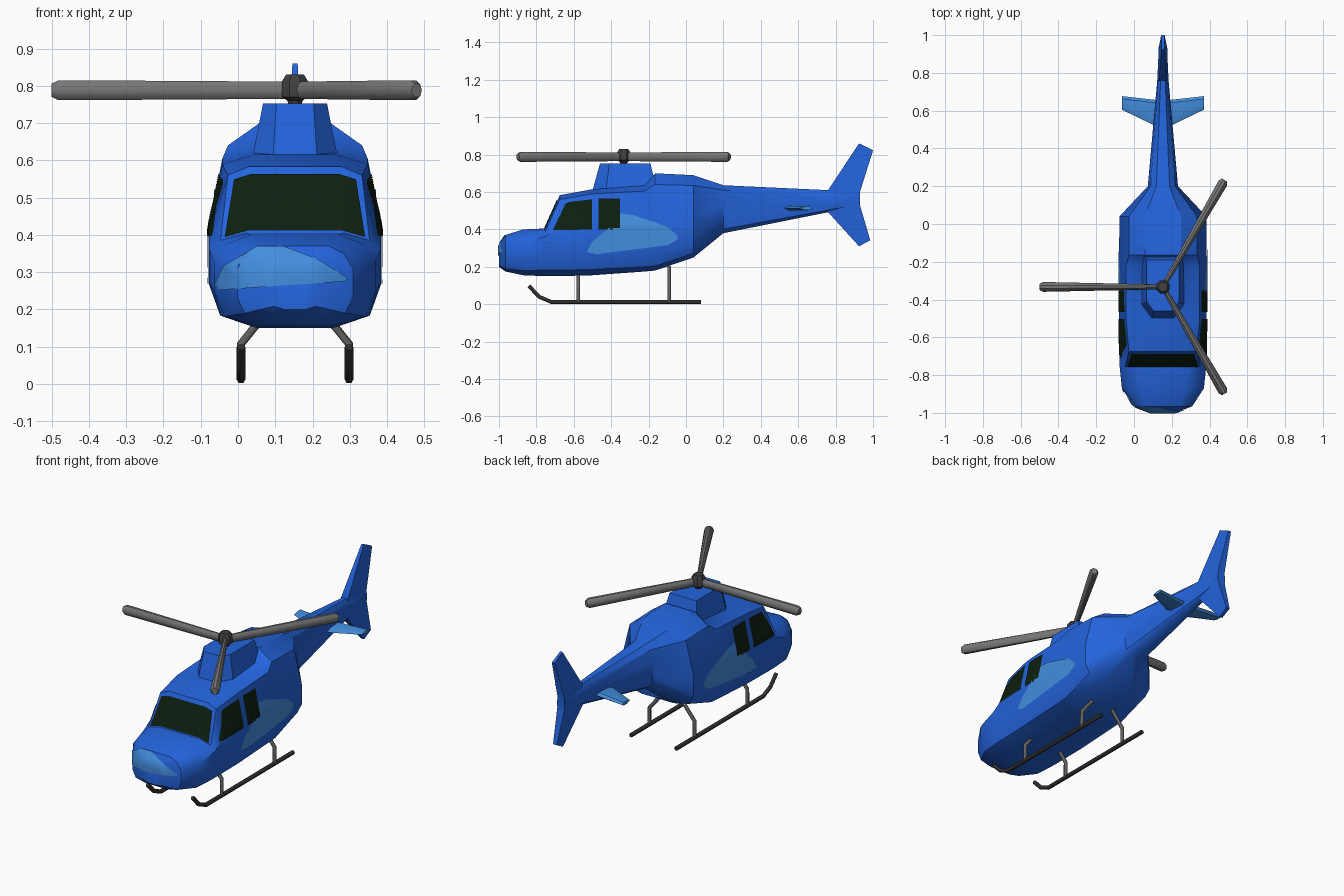
import bpy, bmesh, math
from mathutils import Vector
from mathutils.bvhtree import BVHTree

if "Cube" in bpy.data.objects:
    bpy.data.objects.remove(bpy.data.objects["Cube"])

CX = 0.153          # body centre line (rotor blade pushes the bounds to the left)


def mat(name, r, g, b):
    m = bpy.data.materials.new(name)
    m.diffuse_color = (r, g, b, 1)
    m.use_nodes = True
    m.node_tree.nodes["Principled BSDF"].inputs["Base Color"].default_value = m.diffuse_color
    return m


BLUE = mat("body blue", 0.017, 0.127, 0.716)
LIGHT = mat("light blue", 0.055, 0.27, 0.73)
GLASS = mat("dark glass", 0.004, 0.014, 0.005)
GREY = mat("blade grey", 0.18, 0.18, 0.18)
STRUT = mat("strut grey", 0.12, 0.12, 0.12)
HUB = mat("hub grey", 0.05, 0.05, 0.05)
SKID = mat("skid dark", 0.03, 0.03, 0.03)


def finish(name, bm, material, angle=35):
    me = bpy.data.meshes.new(name)
    bm.to_mesh(me)
    bm.free()
    me.materials.append(material)
    ob = bpy.data.objects.new(name, me)
    bpy.context.collection.objects.link(ob)
    ob.location.x = CX
    bpy.ops.object.select_all(action='DESELECT')
    ob.select_set(True)
    bpy.context.view_layer.objects.active = ob
    bpy.ops.object.shade_smooth_by_angle(angle=math.radians(angle))
    return ob


def loft(rings):
    """Skin closed rings of equal length and cap both ends."""
    bm = bmesh.new()
    vs = [[bm.verts.new(p) for p in ring] for ring in rings]
    n = len(vs[0])
    for a, b in zip(vs, vs[1:]):
        for i in range(n):
            j = (i + 1) % n
            bm.faces.new((a[i], a[j], b[j], b[i]))
    bm.faces.new(vs[0])
    bm.faces.new(vs[-1])
    bmesh.ops.recalc_face_normals(bm, faces=bm.faces)
    return bm


# Hull with tail boom: y, roof half width, roof z, shoulder half width, shoulder z,
# waist half width, waist upper z, waist lower z, bottom z
SECTIONS = [
    (-1.0, .035, .32, .055, .31, .065, .29, .23, .20),
    (-.965, .09, .37, .13, .35, .155, .31, .23, .175),
    (-.87, .12, .40, .185, .375, .217, .33, .25, .155),
    (-.755, .13, .405, .20, .385, .229, .36, .27, .15),
    (-.675, .125, .583, .18, .56, .229, .41, .27, .15),
    (-.50, .11, .615, .195, .59, .232, .42, .27, .155),
    (-.22, .11, .635, .195, .605, .232, .42, .27, .175),
    (-.165, .095, .70, .18, .64, .232, .42, .27, .18),
    (.04, .095, .69, .18, .635, .23, .44, .33, .25),
    (.20, .035, .636, .065, .61, .08, .54, .46, .38),
    (.76, .012, .61, .025, .59, .03, .56, .535, .492),
    (.93, .008, .60, .018, .585, .022, .57, .55, .53),
]


def hull_ring(s):
    y, a, zt, b, zs, c, zu, zl, zb = s
    half = [(a, zt), (b, zs), (c, zu), (c, zl), (c * .87, zb + (zl - zb) * .27), (c * .45, zb)]
    return [(x, y, z) for x, z in half] + [(-x, y, z) for x, z in reversed(half)]


bm = loft([hull_ring(s) for s in SECTIONS])
bmesh.ops.triangulate(bm, faces=bm.faces)
tree = BVHTree.FromBMesh(bm)
finish("hull", bm, BLUE)


def plate(name, outline, side, material, step=0.02):
    """Thin skin projected on the hull; side 0 is the front, +1/-1 the flanks."""
    bm = bmesh.new()
    bm.faces.new([bm.verts.new((u, v, 0)) for u, v in outline])
    for axis in (0, 1):
        vals = [p[axis] for p in outline]
        normal = (1, 0, 0) if axis == 0 else (0, 1, 0)
        t = min(vals) + step
        while t < max(vals) - .001:
            bmesh.ops.bisect_plane(bm, geom=bm.verts[:] + bm.edges[:] + bm.faces[:],
                                   plane_co=Vector(normal) * t, plane_no=normal)
            t += step
    bmesh.ops.triangulate(bm, faces=bm.faces)
    d = Vector((-side, 0, 0)) if side else Vector((0, 1, 0))
    for v in bm.verts:
        u, w = v.co.x, v.co.y
        start = Vector((side, u, w)) if side else Vector((u, -2, w))
        hit, nrm, _, _ = tree.ray_cast(start, d)
        if hit:
            v.co = hit + nrm * .004
    bm.normal_update()
    for f in bm.faces:
        if f.normal.dot(d) > 0:
            f.normal_flip()
    finish(name, bm, material)


# Windscreen and nose patch
screen = [(.188, .392), (.125, .41), (-.125, .41), (-.188, .392),
          (-.163, .547), (-.12, .561), (.12, .561), (.163, .547)]
plate("windscreen", screen, 0, GLASS)
nose = [(-.221, .25), (-.19, .315), (-.10, .367), (-.03, .367),
        (.06, .333), (.14, .285), (.135, .275), (-.02, .265)]
plate("nose_patch", nose, 0, LIGHT)

# Side windows and flank patches
for side, tag in ((1, "right"), (-1, "left")):
    plate("front_window_" + tag, [(-.71, .395), (-.645, .535), (-.625, .546), (-.503, .56), (-.503, .40)], side, GLASS)
    plate("rear_window_" + tag, [(-.467, .40), (-.467, .565), (-.352, .565), (-.352, .40)], side, GLASS)
    plate("flank_patch_" + tag, [(-.53, .28), (-.50, .335), (-.42, .40), (-.345, .485), (-.28, .475),
                                 (-.19, .445), (-.10, .415), (-.045, .365), (-.045, .345),
                                 (-.10, .315), (-.30, .29), (-.48, .268)], side, LIGHT)

# Rotor pylon
base = [(.06, -.505), (.118, -.43), (.118, -.15), (-.118, -.15), (-.118, -.43), (-.06, -.505)]
top = [(.05, -.46), (.086, -.41), (.086, -.19), (-.086, -.19), (-.086, -.41), (-.05, -.46)]
finish("rotor_pylon", loft([[(x, y, .59) for x, y in base], [(x, y, .752) for x, y in top]]), BLUE)


# Rotor hub and mast
def disc(r, z, n=8):
    return [(r * math.cos(math.tau * (i + .5) / n), -.333 + r * math.sin(math.tau * (i + .5) / n), z)
            for i in range(n)]


finish("rotor_hub", loft([disc(.018, .745), disc(.022, .76), disc(.038, .77),
                          disc(.038, .812), disc(.026, .83)]), HUB)


# Three rotor blades
def blade_ring(d, w, h, n=10):
    return [(d, w * math.cos(math.tau * i / n), h * math.sin(math.tau * i / n)) for i in range(n)]


for k, deg in enumerate((60, 180, 300)):
    bm = loft([blade_ring(.02, .013, .024), blade_ring(.25, .018, .026), blade_ring(.635, .026, .028),
               blade_ring(.653, .016, .019)])
    a = math.radians(deg)
    for v in bm.verts:
        x, y, z = v.co
        v.co = (x * math.cos(a) - y * math.sin(a), -.333 + x * math.sin(a) + y * math.cos(a), .788 + z)
    finish("rotor_blade_%d" % (k + 1), bm, GREY)

# Tail fins: side profile with thickness tapering to the tip
for name, prof in (("upper_fin", [(.76, .61), (.925, .86), (1.0, .823), (.93, .60), (.93, .55), (.76, .55)]),
                   ("lower_fin", [(.76, .492), (.925, .31), (.985, .342), (.93, .53), (.93, .57), (.76, .57)])):
    def width(z):
        return max(.007, .025 - abs(z - .56) * .06)
    finish(name, loft([[(s * width(z), y, z) for y, z in prof] for s in (-1, 1)]), BLUE)

# Horizontal stabilisers
for side, tag in ((1, "right"), (-1, "left")):
    rings = []
    for x, y0, y1, h in ((.02, .51, .655, .012), (.217, .605, .677, .009)):
        rings.append([(side * x, y0, .513), (side * x, y0 + .03, .513 + h), (side * x, y1 - .015, .513 + h),
                      (side * x, y1, .513), (side * x, y1 - .015, .513 - h), (side * x, y0 + .03, .513 - h)])
    finish("stabiliser_" + tag, loft(rings), LIGHT)


# Skids and struts as swept tubes
def tube(name, pts, r, material):
    cu = bpy.data.curves.new(name, 'CURVE')
    cu.dimensions = '3D'
    cu.bevel_depth = r
    cu.bevel_resolution = 1
    cu.use_fill_caps = True
    sp = cu.splines.new('POLY')
    sp.points.add(len(pts) - 1)
    for p, co in zip(sp.points, pts):
        p.co = (*co, 1)
    cu.materials.append(material)
    ob = bpy.data.objects.new(name, cu)
    bpy.context.collection.objects.link(ob)
    ob.location.x = CX
    bpy.ops.object.select_all(action='DESELECT')
    ob.select_set(True)
    bpy.context.view_layer.objects.active = ob
    bpy.ops.object.convert(target='MESH')


for side, tag in ((1, "right"), (-1, "left")):
    x = side * .145
    tube("skid_" + tag, [(x, .08, .012), (x, -.72, .012), (x, -.785, .04), (x, -.84, .098)], .012, SKID)
    for y, pos in ((-.575, "front"), (-.09, "rear")):
        tube("strut_%s_%s" % (pos, tag), [(x, y, .015), (x, y, .107), (side * .07, y, .20)], .011, STRUT)
